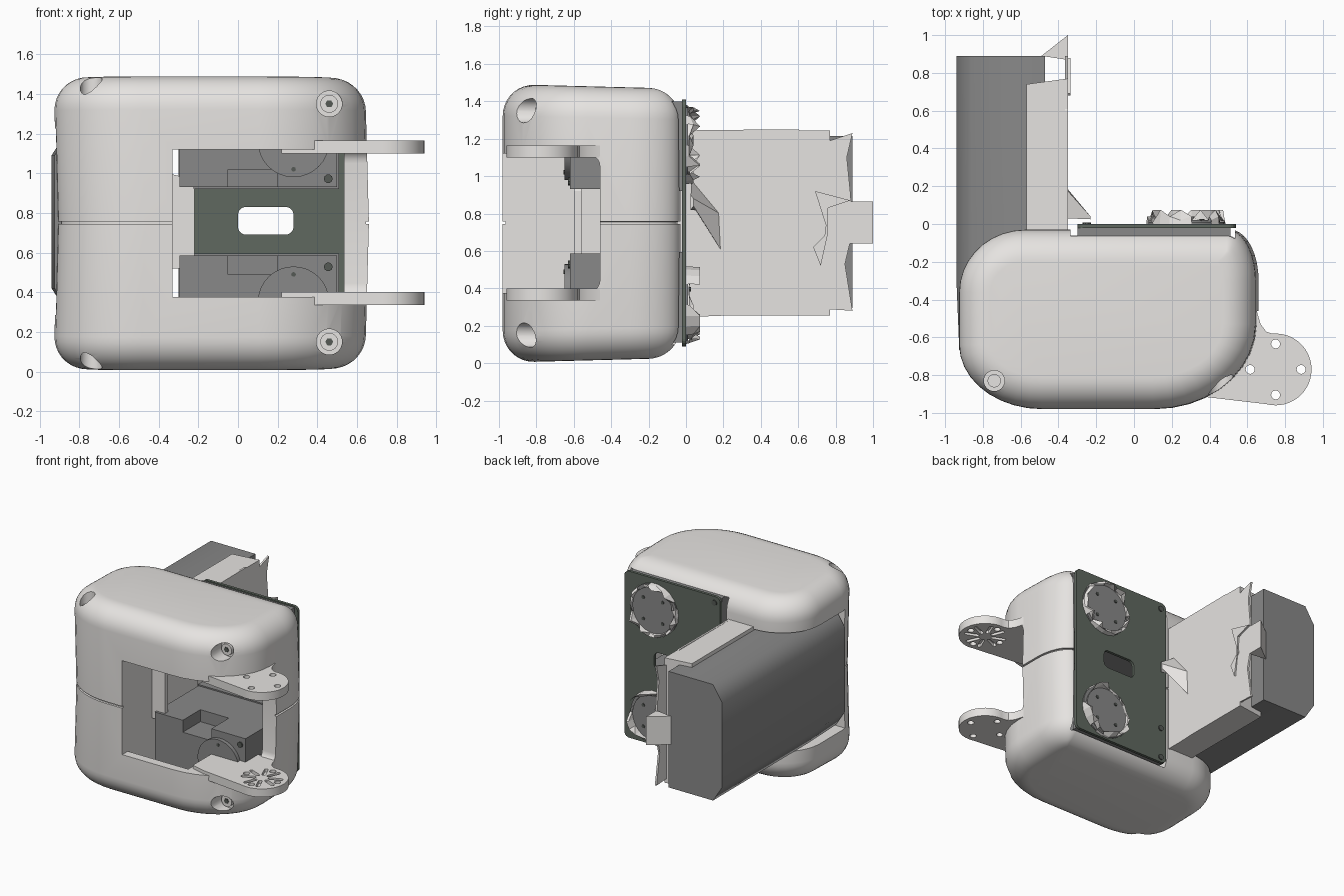
import bpy, bmesh, math, random
from mathutils import Matrix, Vector

if "Cube" in bpy.data.objects:
    bpy.data.objects.remove(bpy.data.objects["Cube"])
random.seed(4)
MID = 0.75


def material(name, rgb):
    m = bpy.data.materials.new(name)
    m.use_nodes = True
    m.diffuse_color = (*rgb, 1)
    m.node_tree.nodes["Principled BSDF"].inputs["Base Color"].default_value = (*rgb, 1)
    return m


LIGHT = material("light warm grey", (0.79, 0.77, 0.75))
GREY = material("mid grey", (0.25, 0.25, 0.25))
GREEN = material("dark green", (0.115, 0.14, 0.115))
DARK = material("screw grey", (0.09, 0.1, 0.09))


def finish(name, bm, mat):
    bmesh.ops.recalc_face_normals(bm, faces=bm.faces)
    me = bpy.data.meshes.new(name)
    bm.to_mesh(me)
    bm.free()
    ob = bpy.data.objects.new(name, me)
    bpy.context.collection.objects.link(ob)
    if mat:
        me.materials.append(mat)
    return ob


def box(name, lo, hi, mat=None):
    bm = bmesh.new()
    bmesh.ops.create_cube(bm, size=1)
    for v in bm.verts:
        v.co = Vector([l + (c + 0.5) * (h - l) for c, l, h in zip(v.co, lo, hi)])
    return finish(name, bm, mat)


def prism(name, pts, axis, a, b, mat=None):
    """Extrude a 2D outline along an axis from a to b."""
    place = {"x": lambda p, t: (t, p[0], p[1]), "y": lambda p, t: (p[0], t, p[1]),
             "z": lambda p, t: (p[0], p[1], t)}[axis]
    return loft(name, [[place(p, t) for p in pts] for t in (a, b)], mat)


def loft(name, rings, mat):
    bm = bmesh.new()
    rows = [[bm.verts.new(p) for p in ring] for ring in rings]
    n = len(rows[0])
    for r, s in zip(rows, rows[1:]):
        for i in range(n):
            bm.faces.new((r[i], r[(i + 1) % n], s[(i + 1) % n], s[i]))
    bm.faces.new(rows[0])
    bm.faces.new(rows[-1])
    return finish(name, bm, mat)


def circle(cx, cy, r, n=24, start=0, end=360):
    full = end - start == 360
    steps = [start + (end - start) * i / (n if full else n - 1) for i in range(n)]
    return [(cx + r * math.cos(math.radians(t)), cy + r * math.sin(math.radians(t))) for t in steps]


def round_box(x0, y0, x1, y1, r, n=6):
    corners = ((x1 - r, y1 - r, 0), (x0 + r, y1 - r, 90), (x0 + r, y0 + r, 180), (x1 - r, y0 + r, 270))
    return [p for cx, cy, t in corners for p in circle(cx, cy, r, n, t, t + 90)]


def cut(ob, *cutters):
    for c in cutters:
        c.hide_render = True
        m = ob.modifiers.new("cut", "BOOLEAN")
        m.operation, m.object, m.solver = "DIFFERENCE", c, "EXACT"
        bpy.context.view_layer.objects.active = ob
        bpy.ops.object.modifier_apply(modifier=m.name)
        bpy.data.objects.remove(c)


def smooth(ob, angle=35):
    bpy.ops.object.select_all(action="DESELECT")
    ob.select_set(True)
    bpy.context.view_layer.objects.active = ob
    bpy.ops.object.shade_smooth_by_angle(angle=math.radians(angle))


# Shell: rounded plan, rolled top and bottom edges, seam groove at mid height
def shell_ring(inset, z):
    x0, x1, y0, y1 = -0.93 + inset, 0.64 - inset, -0.98 + inset, -0.03 - inset
    corners = ((x1, y1, -1, -1, 0.15, 0.27, 0), (x0, y1, 1, -1, 0.35, 0.33, 90),
               (x0, y0, 1, 1, 0.44, 0.34, 180), (x1, y0, -1, 1, 0.54, 0.45, 270))
    shift = 0.02 * (1 - abs(z - MID) / MID)
    pts = []
    for x, y, sx, sy, rx, ry, t in corners:
        rx, ry = max(rx - inset, 0.03), max(ry - inset, 0.03)
        for k in range(10):
            a = math.radians(t + 10 * k)
            px, py = x + sx * rx + rx * math.cos(a), y + sy * ry + ry * math.sin(a)
            pts.append((px + shift, py, MID + (z - MID) * (1 - 0.035 * (py + 0.9))))
    return pts


R, TOP = 0.17, 1.49
arc = [(R * (1 - math.sin(math.radians(t))), R * (1 - math.cos(math.radians(t)))) for t in range(0, 91, 10)]
lower = [(i, 0.005 + h) for i, h in arc]
seam = [(0, 0.743), (0.015, 0.744), (0.015, 0.756), (0, 0.757)]
upper = [(i, TOP - h) for i, h in reversed(arc)]
shell = loft("shell", [shell_ring(i, z) for i, z in lower + seam + upper], LIGHT)
cut(shell,
    prism("front_window", round_box(-1.4, 0.375, -0.46, 1.12, 0.07), "x", -0.33, 1.2),
    box("motor_bay", (-0.335, -0.74, 0.1), (0.535, 0.2, 1.4)),
    box("front_hollow", (-0.332, -0.91, 0.11), (0.2, -0.7, 1.39)),
    box("battery_slot", (-1.2, -0.68, 0.285), (-0.46, 0.2, 1.225)))

# Screw wells: two facing front, two facing up and down
for z in (1.35, 0.15):
    cut(shell, prism("well", circle(0.46, z, 0.065), "y", -1.2, -0.77))
    smooth(prism("front_screw", circle(0.46, z, 0.045), "y", -0.8, -0.765, LIGHT))
    prism("front_screw_socket", circle(0.46, z, 0.02, 6), "y", -0.805, -0.79, DARK)
for a, b, c, d in ((1.36, 1.7, 1.35, 1.39), (-0.2, 0.14, 0.11, 0.15)):
    cut(shell, prism("well", circle(-0.74, -0.83, 0.055), "z", a, b))
    smooth(prism("vertical_screw", circle(-0.74, -0.83, 0.035), "z", c, d, LIGHT))
smooth(shell)

# Arms: flat paddles with four holes and a star recess on the inner face
paddle = circle(0.75, -0.77, 0.19, 28, 95, -105) + [
    (0.5, -0.93), (0.33, -0.91), (0.22, -0.88), (0.22, -0.5), (0.6, -0.45), (0.65, -0.46), (0.67, -0.53), (0.7, -0.57)]
for name, z0, z1, inner in (("upper_arm", 1.1, 1.165, 1.1), ("lower_arm", 0.335, 0.4, 0.4)):
    arm = prism(name, paddle, "z", z0, z1, LIGHT)
    for x, y in circle(0.75, -0.77, 0.135, 4):
        cut(arm, prism("hole", circle(x, y, 0.024, 12), "z", 0, 1.5))
    for k in range(8):
        spoke = prism("spoke", round_box(0.045, -0.014, 0.155, 0.014, 0.012, 3), "z", inner - 0.025, inner + 0.025)
        spoke.data.transform(Matrix.Translation((0.75, -0.77, 0)) @ Matrix.Rotation(math.radians(22.5 + 45 * k), 4, "Z"))
        cut(arm, spoke)
    smooth(arm)

# Motors: notched blocks with a round cap, flange behind
for name, z0, z1, n0, n1, cz, side in (("lower_motor", 0.12, 0.585, 0.49, 0.7, 0.35, 1),
                                       ("upper_motor", 0.93, 1.39, 0.8, 1.02, 1.16, -1)):
    motor = box(name, (-0.295, -0.62, z0), (0.5, -0.06, z1), GREY)
    cut(motor, box("notch", (-0.05, -0.7, n0), (0.2, -0.4, n1)))
    smooth(prism(name + "_cap", circle(0.28, cz, 0.18, 32), "y", -0.65, -0.61, GREY))
    prism(name + "_cap_screw", circle(0.28, cz + 0.14 * side, 0.012, 8), "y", -0.655, -0.64, DARK)
    prism(name + "_screw", circle(0.455, MID - 0.222 * side, 0.022, 10), "y", -0.63, -0.61, DARK)
    box(name + "_flange", (-0.3, -0.075, z0 - 0.01), (0.51, -0.02, z1 + 0.01), GREY)

# Back plate with a rounded slot
plate = prism("back_plate", round_box(-0.3, 0.09, 0.54, 1.41, 0.04), "y", -0.022, 0, GREEN)
cut(plate, prism("slot", round_box(0, 0.69, 0.28, 0.83, 0.04), "y", -0.1, 0.1))
for z in (1.36, 0.37, 0.13):
    prism("plate_screw", circle(-0.25, z, 0.022, 10), "y", -0.01, 0.008, DARK)

# Output discs behind the plate, ringed by ragged collars
for z in (1.165, 0.31):
    smooth(prism("disc_rim", circle(0.275, z, 0.205, 32), "y", -0.01, 0.01, GREY))
    smooth(prism("output_disc", circle(0.275, z, 0.18, 32), "y", -0.01, 0.02, GREY))
    for x, h in circle(0.275, z, 0.12, 4, 45, 405):
        prism("disc_screw", circle(x, h, 0.013, 8), "y", 0.015, 0.026, DARK)
    rings = [circle(0.275, z, r, 22) for r in (0.21, 0.205, 0.185, 0.18)]
    heights = (0, 0.03, 0.03, 0)
    collar = loft("ragged_collar", [[(x, h, c) for x, c in ring] for ring, h in zip(rings, heights)], LIGHT)
    bm = bmesh.new()
    bm.from_mesh(collar.data)
    torn = [f for f in bm.faces if len(f.verts) > 4 or random.random() < 0.25]
    bmesh.ops.delete(bm, geom=torn, context="FACES")
    for v in bm.verts:
        if v.co.y > 0.01:
            v.co.y += random.choice((-0.015, -0.01, 0.01, 0.045))
    bm.to_mesh(collar.data)
    bm.free()

# Battery: long block with chamfered outer edges, narrowing slightly inside the shell
section = [(-0.47, 0.295), (-0.47, 1.215), (-0.86, 1.215), (-0.94, 1.09), (-0.94, 0.42), (-0.86, 0.295)]
battery = loft("battery", [[(x + dx, y, z) for x, z in section] for y, dx in ((-0.67, 0.015), (-0.3, 0), (0.89, 0))], GREY)
smooth(battery, 70)

# Battery bracket: cover block, ragged side panel, clip and fins
prism("bracket", [(-0.57, -0.5), (-0.35, -0.5), (-0.35, 0.77), (-0.57, 0.74)], "z", 0.255, 1.245, LIGHT)
prism("bracket_panel", [(-0.1, 0.25), (0.1, 0.25), (0.6, 0.27), (0.74, 0.29), (0.89, 0.28), (0.85, 0.53), (0.89, 0.7),
                        (0.88, 0.9), (0.86, 1.1), (0.89, 1.23), (0.74, 1.18), (0.6, 1.25), (-0.1, 1.245)],
      "x", -0.365, -0.35, LIGHT)
prism("bracket_clip", [(-0.49, 0.89), (-0.35, 1.0), (-0.35, 0.7), (-0.36, 0.7), (-0.36, 0.87)], "z", 0.64, 0.865, LIGHT)
prism("clip_fin", [(0.69, 0.92), (0.88, 0.87), (0.76, 0.83), (0.72, 0.52), (0.68, 0.62), (0.76, 0.7)],
      "x", -0.35, -0.335, LIGHT)
prism("inner_panel", [(-0.35, 0.52), (-0.29, 0.52), (-0.22, 0.58), (-0.22, 0.92), (-0.24, 0.97), (-0.35, 1.0)],
      "y", -0.6, -0.56, LIGHT)
loft("rear_fin", [[(-0.355, 0.03, 0.98), (-0.355, 0.18, 0.8), (-0.355, 0.19, 0.6), (-0.355, 0.05, 0.82)],
                  [(-0.23, 0.025, 0.9), (-0.23, 0.04, 0.88), (-0.23, 0.04, 0.84), (-0.23, 0.025, 0.82)]], LIGHT)
